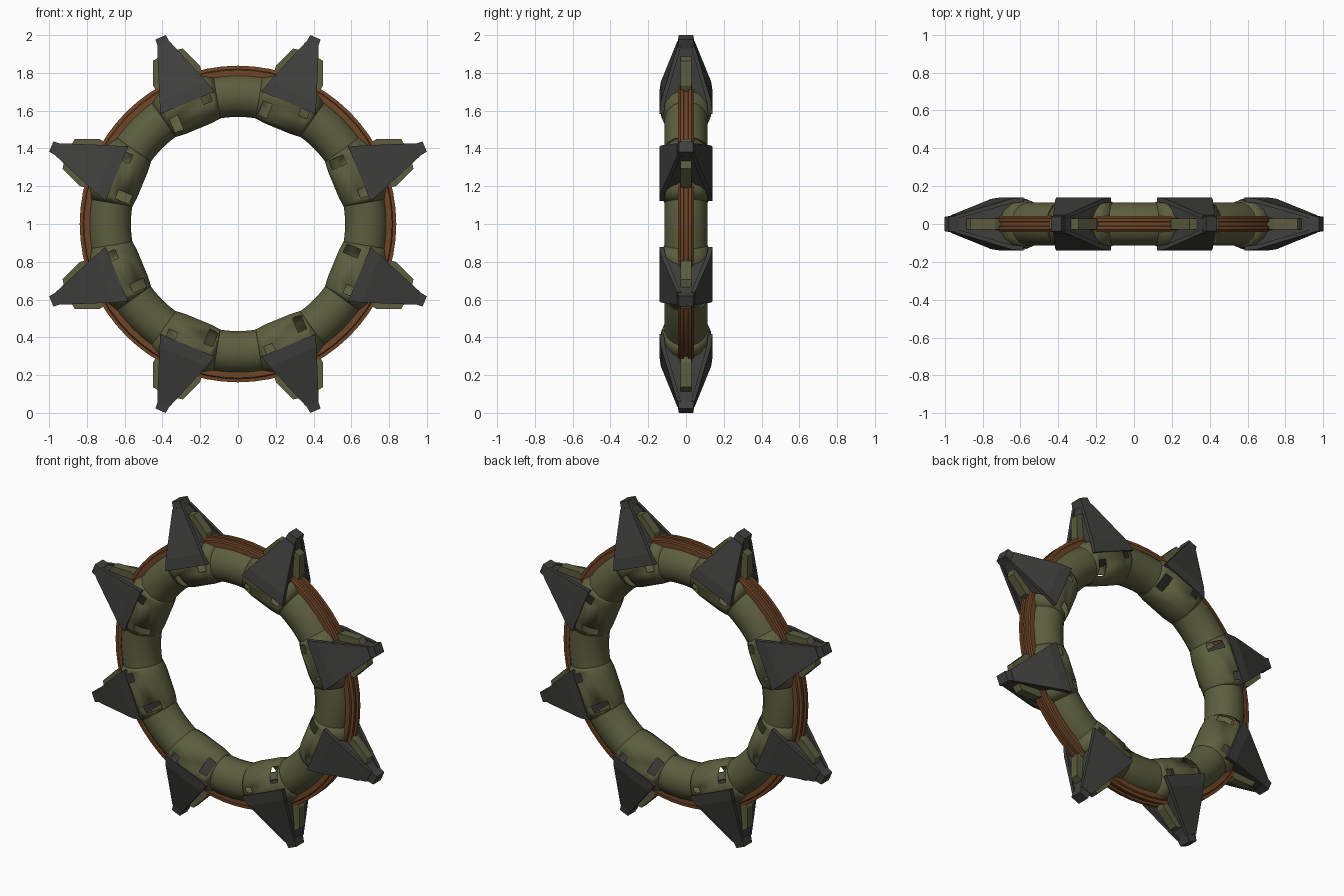
import bpy, bmesh
from math import sin, cos, radians, pi
from mathutils import Matrix, Vector

cube = bpy.data.objects.get("Cube")
if cube:
    bpy.data.objects.remove(cube, do_unlink=True)

SPIKES = 8
SIDES = 16          # sides of the tube
RING_R = 0.68       # radius of the tube's centre line
TUBE_R = 0.115
HALF = 13           # half angle covered by each clamp, in degrees


def material(name, rgb):
    m = bpy.data.materials.new(name)
    m.use_nodes = True
    m.diffuse_color = (*rgb, 1)
    b = m.node_tree.nodes["Principled BSDF"]
    b.inputs["Base Color"].default_value = (*rgb, 1)
    b.inputs["Roughness"].default_value = 0.8
    return m


olive = material("olive_green", (0.11, 0.11, 0.05))
grey = material("dark_grey", (0.05, 0.05, 0.046))
brown = material("rust_brown", (0.16, 0.06, 0.02))


def loft(bm, sections, caps=False, loop=False):
    """Skin a list of equal point loops; returns face grid."""
    rows = [[bm.verts.new(p) for p in s] for s in sections]
    if loop:
        rows.append(rows[0])
    grid = []
    for a, b in zip(rows, rows[1:]):
        n = len(a)
        grid.append([bm.faces.new((a[i], a[(i + 1) % n], b[(i + 1) % n], b[i])) for i in range(n)])
    if caps:
        bm.faces.new(rows[0])
        bm.faces.new(rows[-1])
    return grid


def finish(bm, name, mat):
    bmesh.ops.recalc_face_normals(bm, faces=bm.faces[:])
    me = bpy.data.meshes.new(name)
    bm.to_mesh(me)
    bm.free()
    me.materials.append(mat)
    return me


def place(me, name, matrix, smooth=None, shell=0):
    ob = bpy.data.objects.new(name, me)
    ob.matrix_world = matrix
    bpy.context.collection.objects.link(ob)
    if shell:
        mod = ob.modifiers.new("wall", "SOLIDIFY")
        mod.thickness = shell
        mod.offset = -1
    if smooth:
        bpy.ops.object.select_all(action="DESELECT")
        ob.select_set(True)
        bpy.context.view_layer.objects.active = ob
        bpy.ops.object.shade_smooth_by_angle(angle=radians(smooth))
    return ob


def frame(deg):
    """Local x runs clockwise along the ring, local z points outwards."""
    return Matrix.Translation((0, 0, 1)) @ Matrix.Rotation(pi / 2 - radians(deg), 4, "Y")


def circle(x, z, r, tilt=0):
    """Tube cross-section; point angles start at the front (-y) and run outwards."""
    pts = []
    for i in range(SIDES):
        a = 2 * pi * (i - 0.5) / SIDES
        out = r * sin(a)
        pts.append(Vector((x + out * sin(tilt), -r * cos(a), z + out * cos(tilt))))
    return pts


def rect(z, hx, hy, cy=0):
    return [(-hx, cy - hy, z), (hx, cy - hy, z), (hx, cy + hy, z), (-hx, cy + hy, z)]


# Plain tube between two clamps
bm = bmesh.new()
span = 45 / 2 - HALF
arc = [radians(span * k / 3) for k in range(-3, 4)]
loft(bm, [circle(RING_R * sin(a), RING_R * cos(a), TUBE_R, a) for a in arc])
tube = finish(bm, "tube_section", olive)

# Straight hollow clamp sleeve with open slots near its ends
bm = bmesh.new()
end = radians(HALF)
x_end, z_end = RING_R * sin(end), RING_R * cos(end)
stations = [(0.125, 0.677, 0.128), (0.075, RING_R, 0.136)]
secs = [circle(-x_end, z_end, TUBE_R, -end)]
secs += [circle(-x, z, r) for x, z, r in stations]
secs += [circle(x, z, r) for x, z, r in reversed(stations)]
secs += [circle(x_end, z_end, TUBE_R, end)]
grid = loft(bm, secs)
half = SIDES // 2
slots = [grid[1][-1], grid[1][-2], grid[3][0],
         grid[3][half + 1], grid[3][half + 2], grid[1][half]]
bmesh.ops.delete(bm, geom=slots, context="FACES")
sleeve = finish(bm, "clamp_sleeve", olive)

# Spike: recessed core, front and back plates, blunt tip
bm = bmesh.new()
loft(bm, [rect(0.70, 0.135, 0.13), rect(1.04, 0.024, 0.036)], caps=True)
for s in (-1, 1):
    loft(bm, [rect(0.695, 0.155, 0.012, s * 0.129), rect(0.76, 0.135, 0.012, s * 0.121),
              rect(1.03, 0.036, 0.01, s * 0.037)], caps=True)
loft(bm, [rect(1.02, 0.034, 0.046), rect(1.07, 0.030, 0.038)], caps=True)
spike = finish(bm, "spike", grey)

# Fins standing out of the two open sides of the spike
bm = bmesh.new()
outline = [(0.03, 0.98), (0.085, 0.97), (0.135, 0.85), (0.12, 0.74), (0.03, 0.74)]
for s in (-1, 1):
    loft(bm, [[(s * x, y, z) for x, z in outline] for y in (-0.028, 0.028)], caps=True)
fin = finish(bm, "side_fins", olive)

for k in range(SPIKES):
    deg = 22.5 + 45 * k
    place(tube, f"tube_section_{k + 1}", frame(deg + 22.5), smooth=40)
    place(sleeve, f"clamp_sleeve_{k + 1}", frame(deg), smooth=30, shell=0.006)
    place(spike, f"spike_{k + 1}", frame(deg))
    place(fin, f"side_fins_{k + 1}", frame(deg))

# Grooved outer rim running through all the clamps
bm = bmesh.new()
side = [(0.77, 0.042), (0.815, 0.042), (0.82, 0.032), (0.838, 0.030), (0.838, 0.012), (0.825, 0.010)]
profile = side + [(r, -y) for r, y in reversed(side)]
STEPS = 64
loft(bm, [[(r * sin(2 * pi * i / STEPS), y, r * cos(2 * pi * i / STEPS)) for r, y in profile]
          for i in range(STEPS)], loop=True)
place(finish(bm, "outer_rim", brown), "outer_rim", Matrix.Translation((0, 0, 1)), smooth=30)
